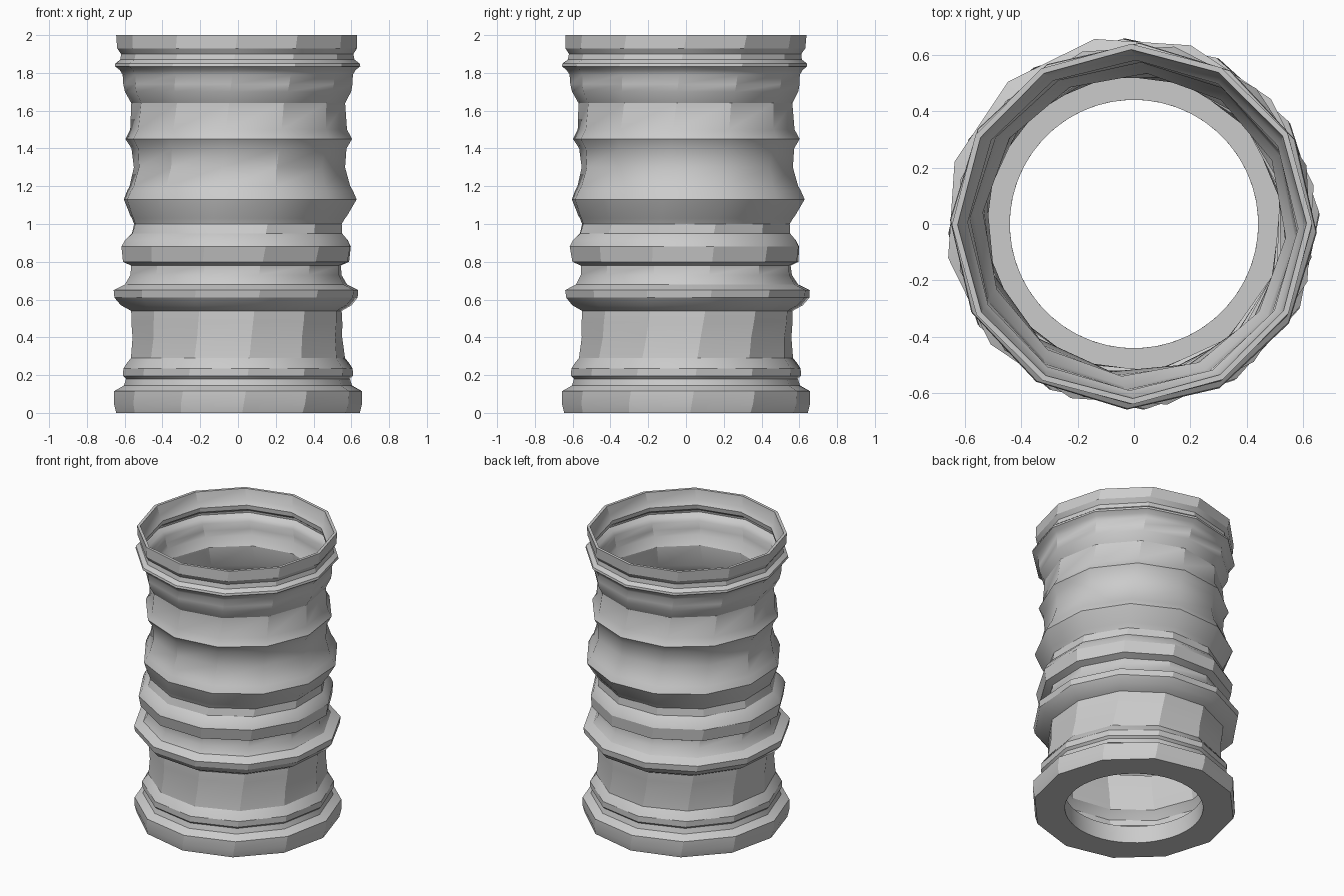
import bpy, bmesh, math

cube = bpy.data.objects.get("Cube")
if cube:
    bpy.data.objects.remove(cube, do_unlink=True)

SIDES = 12
START, TWIST = math.radians(2), math.radians(14.15)   # phase, twist per unit height
WALL, FLOOR, HOLE = 0.03, 0.12, 0.44

grey = bpy.data.materials.new("Grey clay")
grey.use_nodes = True
grey.diffuse_color = (0.6, 0.6, 0.6, 1)
grey.node_tree.nodes["Principled BSDF"].inputs["Base Color"].default_value = (0.6, 0.6, 0.6, 1)

# Outer profile: radius, height
PROFILE = [
    (.645, 0), (.658, .05), (.657, .115), (.605, .145), (.595, .18), (.61, .195), (.61, .235),
    (.59, .265), (.57, .29), (.56, .4), (.565, .48), (.565, .54), (.62, .57), (.655, .61),
    (.66, .65), (.6, .68), (.572, .73), (.57, .78), (.615, .8), (.627, .88), (.61, .915),
    (.575, .95), (.566, 1.0), (.58, 1.03), (.59, 1.045), (.63, 1.13), (.61, 1.175),
    (.595, 1.2), (.567, 1.3), (.575, 1.4), (.605, 1.45), (.578, 1.5), (.568, 1.64),
    (.6, 1.7), (.608, 1.74), (.61, 1.79), (.625, 1.815), (.65, 1.835), (.647, 1.85),
    (.62, 1.87), (.615, 1.9), (.635, 1.93), (.638, 2.0)]

# Slight sideways wobble of the axis: height, x, y
WOBBLE = [(0, 0, 0), (.3, 0, 0), (.62, -.011, .01), (.9, -.01, -.01),
          (1.13, .012, .012), (1.45, .004, .002), (1.83, -.002, -.008), (2, -.007, 0)]


def axis_offset(z):
    for (z0, x0, y0), (z1, x1, y1) in zip(WOBBLE, WOBBLE[1:]):
        if z <= z1:
            t = (z - z0) / (z1 - z0)
            return x0 + t * (x1 - x0), y0 + t * (y1 - y0)
    return WOBBLE[-1][1:]


def ring(bm, radius, z, count=SIDES, faceted=True):
    """A loop of vertices following the twisted polygon, or a plain circle."""
    dx, dy = axis_offset(z)
    step = math.tau / SIDES
    verts = []
    for i in range(count):
        a = i * math.tau / count
        r = radius
        if faceted:
            r *= math.cos(step / 2) / math.cos(a % step - step / 2)
        a += START + TWIST * z
        verts.append(bm.verts.new((r * math.cos(a) + dx, r * math.sin(a) + dy, z)))
    return verts


def skin(bm, loops):
    for low, high in zip(loops, loops[1:]):
        n = len(low)
        for i in range(n):
            j = (i + 1) % n
            bm.faces.new((low[i], low[j], high[j], high[i]))


def finish(bm, name, angle):
    mesh = bpy.data.meshes.new(name)
    bm.to_mesh(mesh)
    bm.free()
    mesh.materials.append(grey)
    obj = bpy.data.objects.new(name, mesh)
    bpy.context.collection.objects.link(obj)
    bpy.ops.object.select_all(action='DESELECT')
    obj.select_set(True)
    bpy.context.view_layer.objects.active = obj
    bpy.ops.object.shade_smooth_by_angle(angle=math.radians(angle))


def inner_radius(z):
    for (r0, z0), (r1, z1) in zip(PROFILE, PROFILE[1:]):
        if z <= z1:
            return r0 + (r1 - r0) * (z - z0) / (z1 - z0) - WALL


# Ribbed wall: up the outside, over the thin rim, down the inside to the floor
bm = bmesh.new()
loops = [ring(bm, r, z) for r, z in PROFILE]
loops.append(ring(bm, PROFILE[-1][0] - 0.02, 2))
loops += [ring(bm, r - WALL, z) for r, z in reversed(PROFILE[:-1]) if z > FLOOR + 0.01]
loops.append(ring(bm, inner_radius(FLOOR), FLOOR))
skin(bm, loops)
finish(bm, "ribbed_wall", 29)

# Floor with a round hole
bm = bmesh.new()
N = 4 * SIDES
skin(bm, [ring(bm, inner_radius(FLOOR), FLOOR, N),
          ring(bm, HOLE, FLOOR, N, False),
          ring(bm, HOLE, 0, N, False),
          ring(bm, PROFILE[0][0], 0, N)])
finish(bm, "floor_ring", 30)
